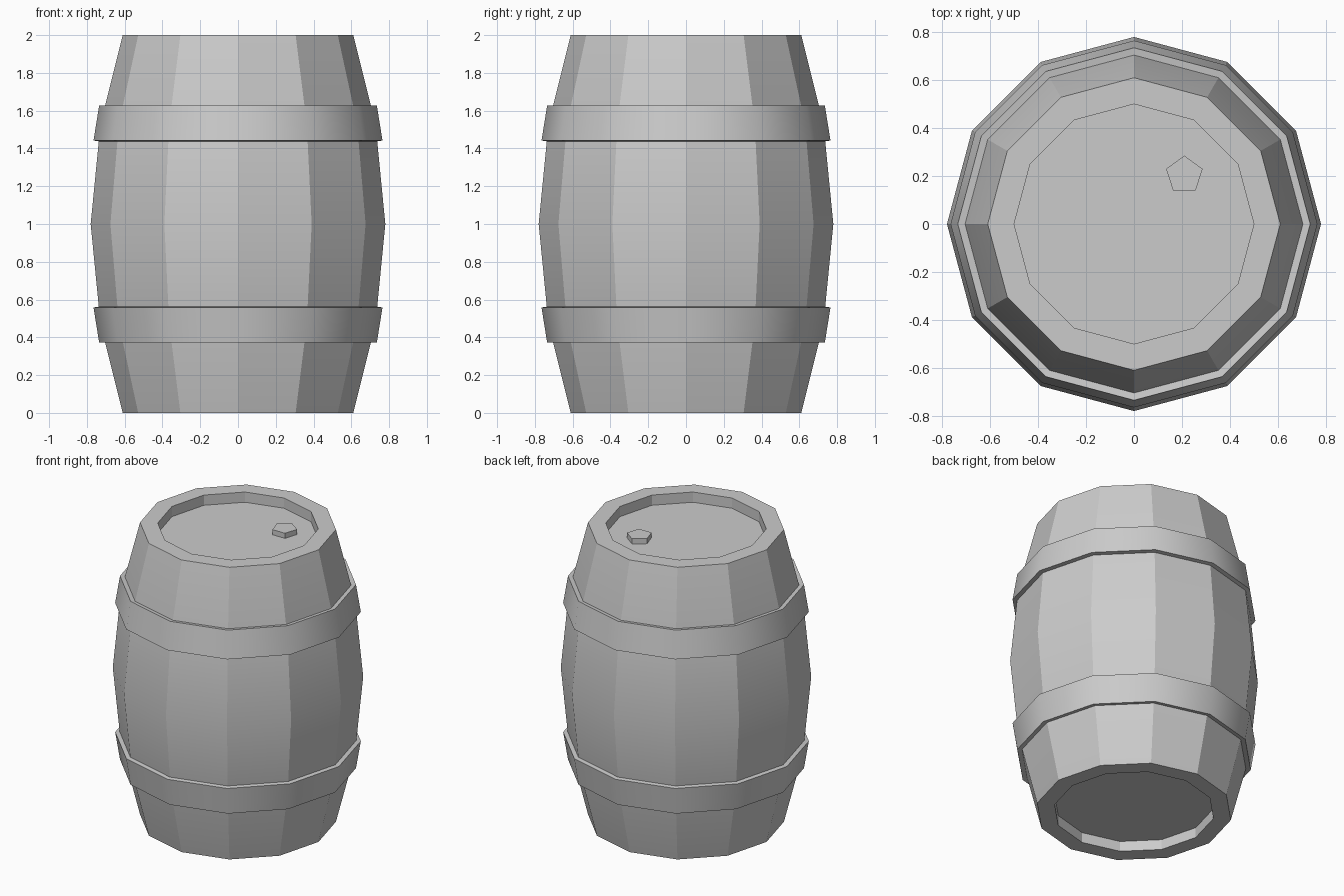
import bpy, bmesh
from math import sin, cos, pi, radians

if "Cube" in bpy.data.objects:
    bpy.data.objects.remove(bpy.data.objects["Cube"])


def revolve(name, profile, sides, angle, closed=False, center=(0, 0), start=0.0):
    """Turn an (r, z) profile around a vertical axis; open profiles get end caps."""
    bm = bmesh.new()
    rings = []
    for r, z in profile:
        rings.append([bm.verts.new((center[0] + r * cos(start + 2 * pi * i / sides),
                                    center[1] + r * sin(start + 2 * pi * i / sides), z))
                      for i in range(sides)])
    pairs = list(zip(rings, rings[1:]))
    if closed:
        pairs.append((rings[-1], rings[0]))
    else:
        bm.faces.new(rings[0][::-1])
        bm.faces.new(rings[-1])
    for a, b in pairs:
        for i in range(sides):
            j = (i + 1) % sides
            bm.faces.new((a[i], a[j], b[j], b[i]))
    bmesh.ops.recalc_face_normals(bm, faces=bm.faces)
    mesh = bpy.data.meshes.new(name)
    bm.to_mesh(mesh)
    bm.free()
    obj = bpy.data.objects.new(name, mesh)
    bpy.context.collection.objects.link(obj)
    bpy.ops.object.select_all(action='DESELECT')
    obj.select_set(True)
    bpy.context.view_layer.objects.active = obj
    bpy.ops.object.shade_smooth_by_angle(angle=radians(angle))
    return obj


# Bulging body: recessed bottom, staves, recessed lid
lower = [(0.50, 0.07), (0.50, 0.0), (0.61, 0.0), (0.728, 0.47)]
upper = [(r, 2 - z) for r, z in reversed(lower)]
revolve("barrel_body", lower + [(0.78, 1.0)] + upper, 12, 20)

# Two hoops, mirrored about the middle
hoop = [(0.695, 1.622), (0.735, 1.628), (0.765, 1.442), (0.725, 1.436)]
revolve("upper_hoop", hoop, 12, 40, closed=True)
revolve("lower_hoop", [(r, 2 - z) for r, z in hoop], 12, 40, closed=True)

# Five-sided bung in the lid
revolve("bung", [(0.08, 1.92), (0.08, 1.965)], 5, 20, center=(0.21, 0.205), start=pi / 2)
